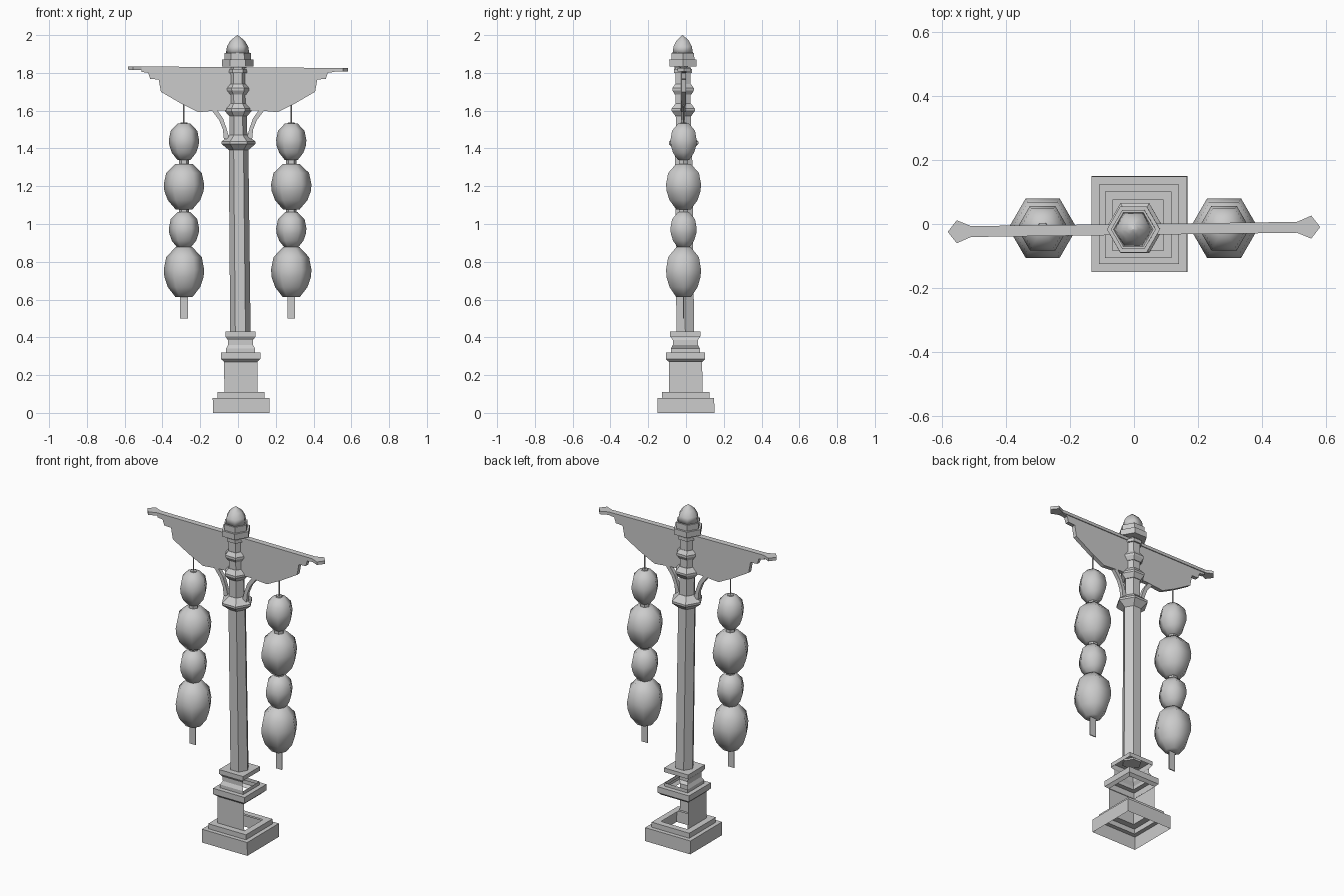
import bpy, bmesh, math
from mathutils import Vector

cube = bpy.data.objects.get("Cube")
if cube:
    bpy.data.objects.remove(cube, do_unlink=True)

stone = bpy.data.materials.new("plain_grey")
GREY = (0.6, 0.6, 0.6, 1)
stone.use_nodes = True
stone.diffuse_color = GREY
stone.node_tree.nodes["Principled BSDF"].inputs["Base Color"].default_value = GREY


def finish(bm, name, smooth=False):
    mesh = bpy.data.meshes.new(name)
    bm.to_mesh(mesh)
    bm.free()
    mesh.materials.append(stone)
    if smooth:
        mesh.shade_smooth()
    obj = bpy.data.objects.new(name, mesh)
    bpy.context.collection.objects.link(obj)
    return obj


def lean(z):
    """Axis of the slightly leaning post at height z."""
    return Vector((0.017 - 0.01 * z, -0.009 * z, z))


def lathe(name, profile, axis=lean, sides=6, turn=0.0, caps=True, smooth=False, skip=None):
    """Turn a (radius, height) profile, listed bottom to top, about an axis."""
    bm = bmesh.new()
    rings = []
    for r, z in profile:
        ring = []
        for i in range(sides):
            a = turn + math.tau * i / sides
            ring.append(bm.verts.new(axis(z) + Vector((r * math.cos(a), r * math.sin(a), 0))))
        rings.append(ring)
    for k, (low, high) in enumerate(zip(rings, rings[1:])):
        for i in range(sides):
            j = (i + 1) % sides
            if not (skip and skip(k, i)):
                bm.faces.new((low[i], low[j], high[j], high[i]))
    if caps:
        bm.faces.new(rings[0][::-1])
    bm.faces.new(rings[-1])
    return finish(bm, name, smooth)


def plate(name, outline, thick):
    """Extrude an (x, z) outline along y, following the slight skew of the arm."""
    bm = bmesh.new()
    sheets = []
    for side in (-1, 1):
        sheets.append([bm.verts.new((x, -0.017 + 0.013 * x + side * thick / 2, z)) for x, z in outline])
    front, back = sheets
    n = len(outline)
    bm.faces.new(front)
    bm.faces.new(back[::-1])
    for i in range(n):
        j = (i + 1) % n
        bm.faces.new((front[j], front[i], back[i], back[j]))
    bmesh.ops.recalc_face_normals(bm, faces=bm.faces)
    return finish(bm, name)


# Hollow square pedestal; the shaft and neck are open at the back and left
steps = [(0.15, 0), (0.15, 0.08), (0.125, 0.08), (0.125, 0.11), (0.088, 0.11),
         (0.088, 0.27), (0.104, 0.285), (0.104, 0.32), (0.077, 0.32), (0.077, 0.34),
         (0.066, 0.36), (0.066, 0.385), (0.08, 0.405), (0.08, 0.43)]
open_bands = {4, 9, 10, 11}
lathe("pedestal", [(h * math.sqrt(2), z) for h, z in steps], sides=4, turn=math.pi / 4,
      caps=False, skip=lambda k, i: k in open_bands and i in (0, 3))

# Six-sided post with its collars
lathe("post", [(0.054, 0.42), (0.052, 1.4), (0.047, 1.45), (0.045, 1.83)])
for name, z, r, h in (("lower_collar", 1.43, 0.09, 0.04),
                      ("middle_collar", 1.605, 0.071, 0.032),
                      ("upper_collar", 1.713, 0.066, 0.028)):
    lathe(name, [(0.05, z - h), (r, z - 0.006), (r, z + 0.006), (0.048, z + h)])
lathe("cap_ring", [(0.055, 1.8), (0.055, 1.82)])

# Stepped cap and pointed finial
lathe("cap", [(0.083, 1.835), (0.083, 1.87), (0.07, 1.87), (0.07, 1.905)])
lathe("finial", [(0.062, 1.905), (0.056, 1.94), (0.038, 1.97), (0.018, 1.987), (0.001, 2.0)], smooth=True)

# Cross arm: shaped board under a thin rail with pointed ends
half = [(0.51, 1.825), (0.51, 1.805), (0.475, 1.8), (0.465, 1.768), (0.42, 1.765),
        (0.408, 1.7), (0.3, 1.637), (0.21, 1.592), (0.1, 1.602)]
plate("arm_board", half + [(-x, z) for x, z in reversed(half)], 0.024)

top = [(0.51, -0.017), (0.555, -0.036), (0.583, 0), (0.555, 0.036), (0.51, 0.017)]
ring = top + [(-x, -y) for x, y in top]
bm = bmesh.new()
base = bm.faces.new([bm.verts.new((x, -0.017 + 0.013 * x + y, 1.812 - 0.008 * x)) for x, y in ring])
grown = bmesh.ops.extrude_face_region(bm, geom=[base], use_keep_orig=True)
bmesh.ops.translate(bm, vec=(0, 0, 0.018),
                    verts=[v for v in grown["geom"] if isinstance(v, bmesh.types.BMVert)])
bmesh.ops.recalc_face_normals(bm, faces=bm.faces)
finish(bm, "arm_rail")

# Curved brackets and hanging lantern strings, one per side
bracket = [(0.045, 1.45), (0.075, 1.45), (0.08, 1.5), (0.1, 1.55), (0.138, 1.6),
           (0.112, 1.605), (0.08, 1.56), (0.062, 1.51)]
lantern_shape = [(0.42, -1), (0.8, -0.6), (0.97, -0.2), (1, 0.1), (0.88, 0.6), (0.42, 1)]
lanterns = [(1.435, 0.08, 0.097), (1.198, 0.107, 0.12), (0.968, 0.08, 0.095), (0.745, 0.107, 0.132)]
for side, word, x in ((1, "left", 0.282), (-1, "right", -0.286)):
    plate(word + "_bracket", [(side * px, z) for px, z in bracket], 0.022)

    def hang(z, x=x):
        return Vector((x, -0.013, z))

    lathe(word + "_cord", [(0.004, 1.52), (0.004, 1.66)], axis=hang)
    lathe(word + "_spindle", [(0.027, 0.62), (0.027, 1.49)], axis=hang)
    lathe(word + "_top_cap", [(0.022, 1.52), (0.018, 1.538)], axis=hang)
    for n, (z, r, h) in enumerate(lanterns, 1):
        lathe(f"{word}_lantern_{n}", [(r * a, z + h * b) for a, b in lantern_shape],
              axis=hang, smooth=True)
    tail = plate(word + "_tassel", [(x - 0.02, 0.5), (x + 0.02, 0.5), (x + 0.02, 0.63), (x - 0.02, 0.63)], 0.006)
